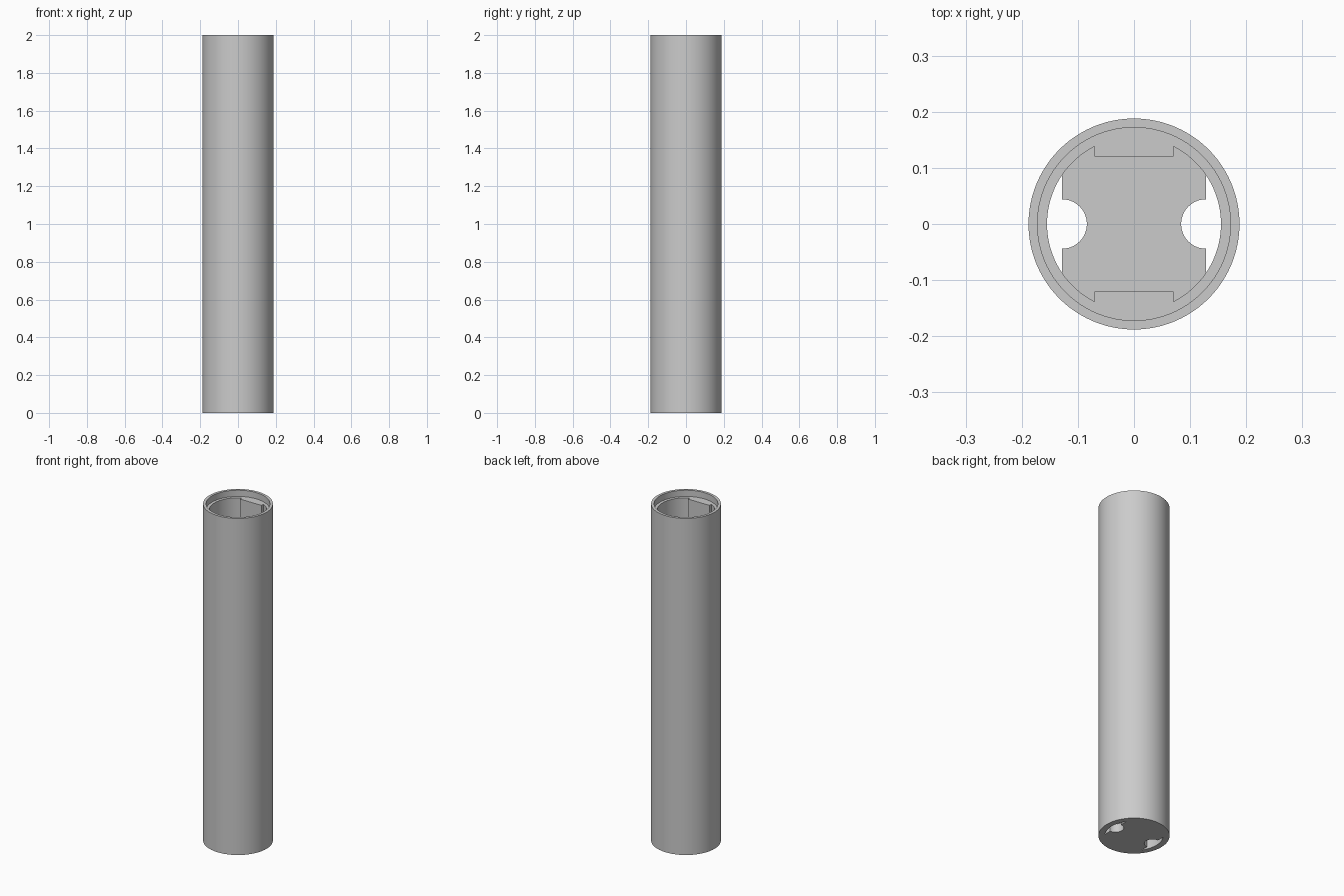
import bpy, bmesh
from math import acos, cos, sin, pi

cube = bpy.data.objects.get("Cube")
if cube:
    bpy.data.objects.remove(cube, do_unlink=True)

# Main dimensions
HEIGHT, LEDGE, FLOOR = 2.0, 1.963, 0.05
R_OUT, R_RECESS, R_BORE = 0.188, 0.172, 0.155
RIB_X, RIB_Y = 0.07, 0.12           # flat ribs on the bore wall
SLOT_X, SLOT_R = 0.128, 0.044       # side openings in the floor


def arc(radius, start, end, steps, cx=0.0):
    return [(cx + radius * cos(start + (end - start) * i / steps),
             radius * sin(start + (end - start) * i / steps))
            for i in range(steps + 1)]


def turned(points):
    return [(-x, -y) for x, y in points]


def walls(bm, outline, z0, z1):
    low = [bm.verts.new((x, y, z0)) for x, y in outline]
    high = [bm.verts.new((x, y, z1)) for x, y in outline]
    for i in range(len(outline)):
        j = (i + 1) % len(outline)
        bm.faces.new((low[i], low[j], high[j], high[i]))


def cap(bm, outlines, z):
    edges = []
    for outline in outlines:
        ring = [bm.verts.new((x, y, z)) for x, y in outline]
        edges += [bm.edges.new((ring[i - 1], ring[i])) for i in range(len(ring))]
    bmesh.ops.triangle_fill(bm, use_beauty=True, edges=edges, normal=(0, 0, 1))


# Outlines seen from above
outer = arc(R_OUT, 0, 2 * pi, 96)[:-1]
recess = arc(R_RECESS, 0, 2 * pi, 96)[:-1]
rib_angle, slot_angle = acos(RIB_X / R_BORE), acos(SLOT_X / R_BORE)
lower = [(RIB_X, -RIB_Y)] + arc(R_BORE, -rib_angle, -slot_angle, 8)
upper = arc(R_BORE, slot_angle, rib_angle, 8) + [(RIB_X, RIB_Y)]
slot_back = arc(R_BORE, -slot_angle, slot_angle, 20)
notch = arc(SLOT_R, -pi / 2, -3 * pi / 2, 24, SLOT_X)

bore_half = lower + slot_back[1:-1] + upper
floor_half = lower + notch + upper
bore = bore_half + turned(bore_half)
floor = floor_half + turned(floor_half)
slot = slot_back + notch[::-1]
slots = [slot, turned(slot)]

# Tube with stepped rim, ribbed bore and slotted floor
bm = bmesh.new()
walls(bm, outer, 0, HEIGHT)
walls(bm, recess, LEDGE, HEIGHT)
walls(bm, bore, FLOOR, LEDGE)
for s in slots:
    walls(bm, s, 0, FLOOR)
cap(bm, [outer, recess], HEIGHT)
cap(bm, [recess, bore], LEDGE)
cap(bm, [floor], FLOOR)
cap(bm, [outer] + slots, 0)
bmesh.ops.remove_doubles(bm, verts=bm.verts[:], dist=0.00002)
bmesh.ops.recalc_face_normals(bm, faces=bm.faces[:])

mesh = bpy.data.meshes.new("tube_body")
bm.to_mesh(mesh)
bm.free()
tube = bpy.data.objects.new("tube_body", mesh)
bpy.context.collection.objects.link(tube)

# Plain grey material
grey = bpy.data.materials.new("light_grey")
grey.use_nodes = True
colour = (0.6, 0.6, 0.6, 1)
grey.diffuse_color = colour
for node in grey.node_tree.nodes:
    if node.type == 'BSDF_PRINCIPLED':
        node.inputs["Base Color"].default_value = colour
mesh.materials.append(grey)

# Smooth round walls, crisp edges
bpy.ops.object.select_all(action='DESELECT')
tube.select_set(True)
bpy.context.view_layer.objects.active = tube
bpy.ops.object.shade_smooth_by_angle(angle=pi / 6)
